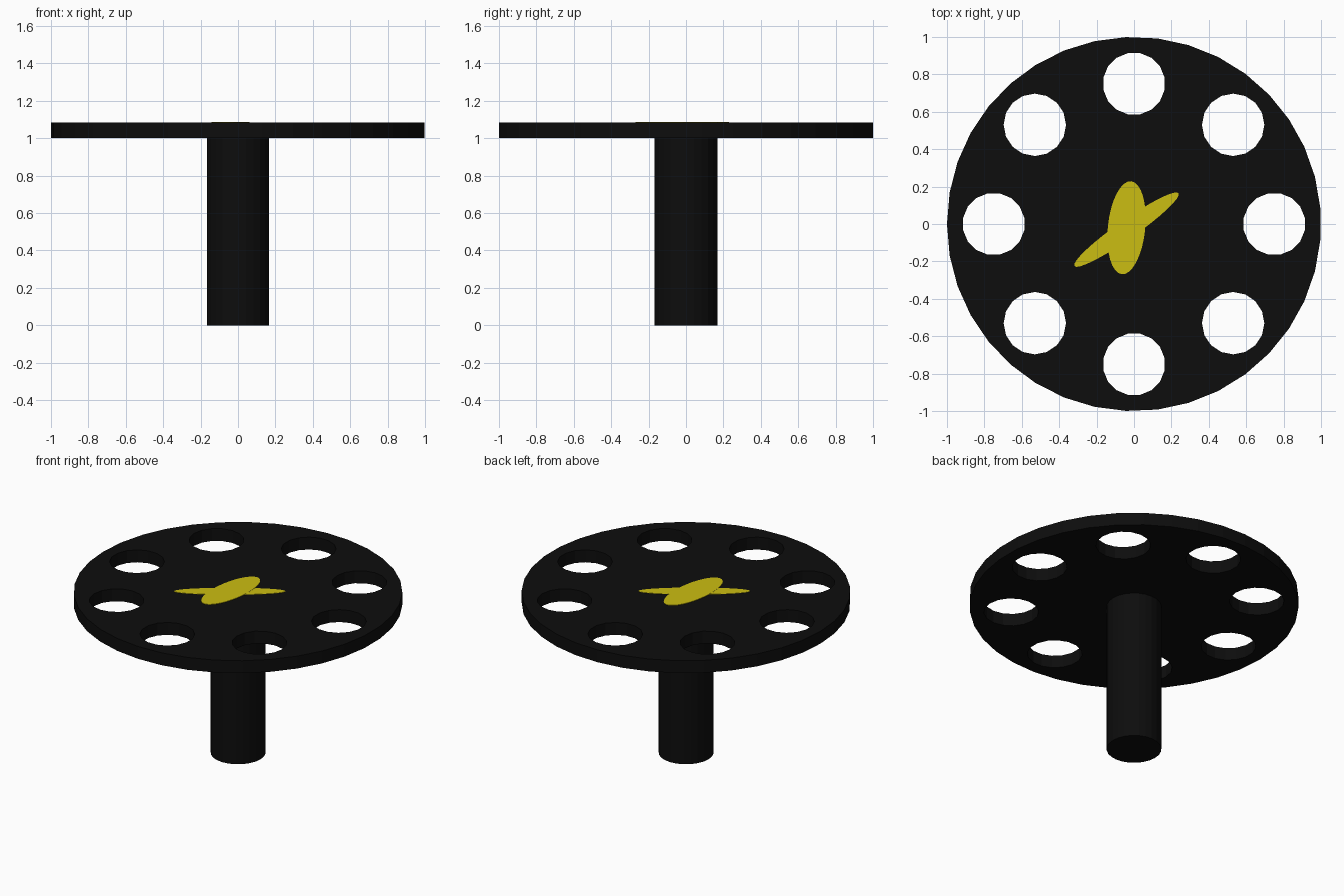
import bpy, bmesh, math

if "Cube" in bpy.data.objects:
    bpy.data.objects.remove(bpy.data.objects["Cube"])


def material(name, rgb):
    m = bpy.data.materials.new(name)
    m.diffuse_color = (*rgb, 1)
    m.use_nodes = True
    m.node_tree.nodes["Principled BSDF"].inputs["Base Color"].default_value = m.diffuse_color
    return m


def ring(cx, cy, rx, ry, sides, start=0.0, tilt=0.0):
    """Outline points of a (tilted) ellipse."""
    pts = []
    for i in range(sides):
        a = start + math.tau * i / sides
        x, y = rx * math.cos(a), ry * math.sin(a)
        pts.append((cx + x * math.cos(tilt) - y * math.sin(tilt),
                    cy + x * math.sin(tilt) + y * math.cos(tilt)))
    return pts


def slab(name, loops, z0, z1, mat):
    """Extrude an outline, with any further loops as holes, from z0 to z1."""
    bm = bmesh.new()
    edges = []
    for pts in loops:
        vs = [bm.verts.new((x, y, z0)) for x, y in pts]
        edges += [bm.edges.new((vs[i - 1], vs[i])) for i in range(len(vs))]
    bmesh.ops.triangle_fill(bm, edges=edges, use_beauty=True, normal=(0, 0, 1))
    ext = bmesh.ops.extrude_face_region(bm, geom=bm.faces[:], use_keep_orig=True)
    top = [g for g in ext["geom"] if isinstance(g, bmesh.types.BMVert)]
    bmesh.ops.translate(bm, verts=top, vec=(0, 0, z1 - z0))
    bmesh.ops.recalc_face_normals(bm, faces=bm.faces[:])
    me = bpy.data.meshes.new(name)
    bm.to_mesh(me)
    bm.free()
    me.materials.append(mat)
    ob = bpy.data.objects.new(name, me)
    bpy.context.collection.objects.link(ob)
    return ob


black = material("black", (0.004, 0.004, 0.004))
gold = material("gold yellow", (0.60, 0.51, 0.006))

HOLE_R, TOP = 0.167, 1.083

# Round top with eight holes
holes = [ring(0.75 * math.cos(k * math.tau / 8), 0.75 * math.sin(k * math.tau / 8),
              HOLE_R, HOLE_R, 16, math.pi / 16 * (k % 2 == 0)) for k in range(8)]
slab("round_top", [ring(0, 0, 1, 1, 37, math.pi)] + holes, 1.0, TOP, black)

# Stem
slab("stem", [ring(0, 0, HOLE_R, HOLE_R, 24)], 0.0, 1.0, black)

# Plain abstract inlay: an upright oval crossed by a slanted bar
slab("inlay_oval", [ring(-0.04, -0.02, 0.10, 0.25, 32, tilt=-0.1)], TOP - 0.002, TOP + 0.003, gold)
slab("inlay_bar", [ring(-0.04, -0.03, 0.34, 0.05, 32, tilt=math.radians(35))],
     TOP - 0.002, TOP + 0.002, gold)
